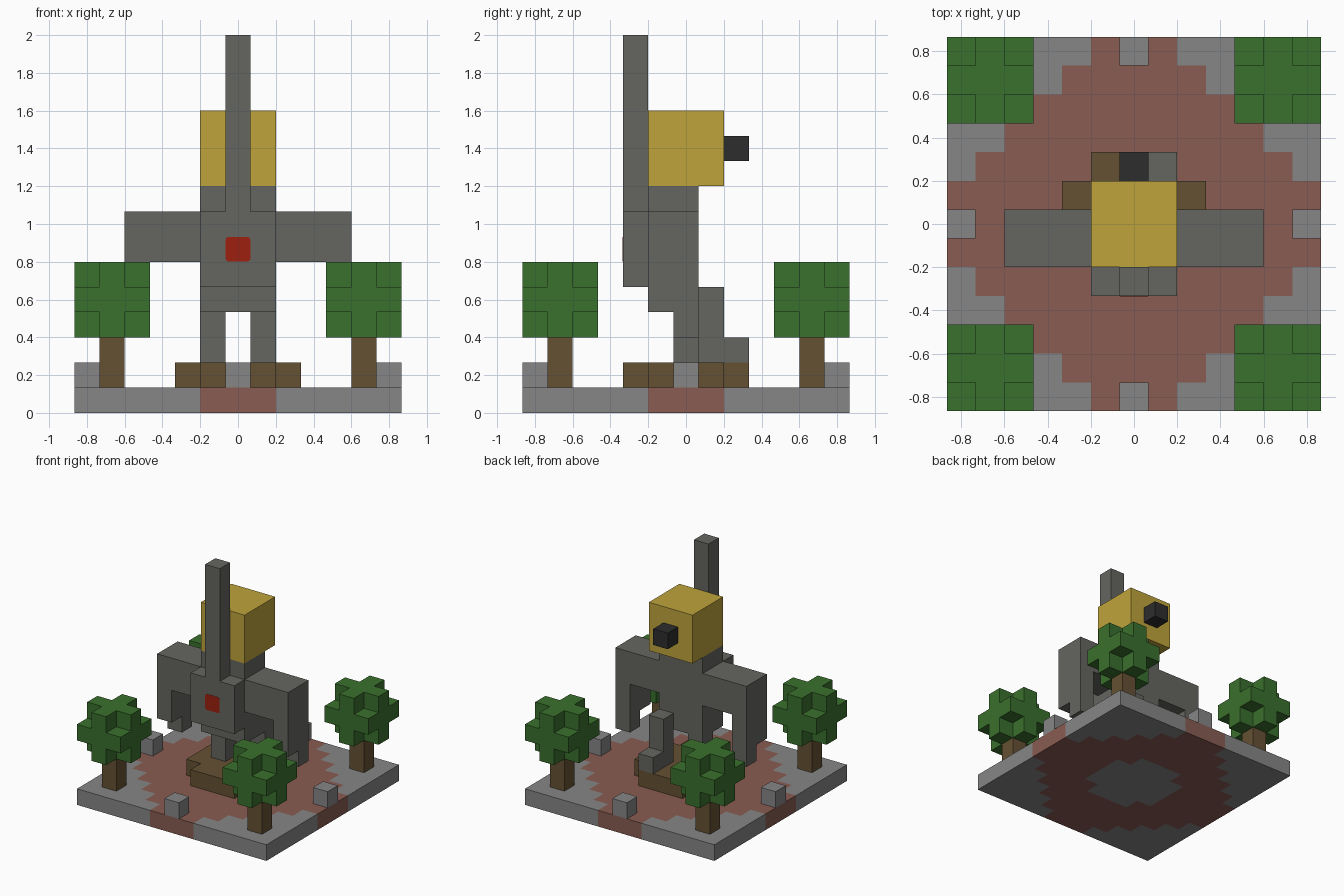
import bpy, bmesh
from math import radians
from itertools import product
from mathutils import Vector

if "Cube" in bpy.data.objects:
    bpy.data.objects.remove(bpy.data.objects["Cube"])

U = 2 / 15  # edge of one block


def material(name, code):
    def linear(c):
        c /= 255
        return c / 12.92 if c <= 0.04045 else ((c + 0.055) / 1.055) ** 2.4
    colour = [linear(c) for c in bytes.fromhex(code)] + [1]
    m = bpy.data.materials.new(name)
    m.use_nodes = True
    m.diffuse_color = colour
    bsdf = m.node_tree.nodes["Principled BSDF"]
    bsdf.inputs["Base Color"].default_value = colour
    bsdf.inputs["Roughness"].default_value = 0.9
    return m


iron = material("dark grey", "656660")
stone = material("stone grey", "868686")
clay = material("red clay", "885C52")
leaf = material("leaf green", "3A702D")
wood = material("bark brown", "655133")
gold = material("gold", "BFA43C")
black = material("black", "2D2D2D")
red = material("signal red", "9E2010")


def box(x, y, z):
    """Block cells; x and y inclusive index ranges, z as bottom and top levels."""
    return set(product(range(x[0], x[1] + 1), range(y[0], y[1] + 1), range(*z)))


def solid(name, cells, *mats, rule=None):
    """Outer shell of a set of unit blocks, flat areas merged."""
    bm = bmesh.new()
    for cell in sorted(cells):
        centre = Vector(cell) + Vector((0, 0, 0.5))
        for axis, sign in product(range(3), (-1, 1)):
            n = Vector((0, 0, 0))
            n[axis] = sign
            if tuple(int(round(a + b)) for a, b in zip(cell, n)) in cells:
                continue
            u = Vector((0, 0, 0))
            u[(axis + 1) % 3] = 1
            v = n.cross(u)
            corners = [u + v, v - u, -u - v, u - v]
            face = bm.faces.new([bm.verts.new((centre + (n + c) / 2) * U) for c in corners])
            if rule:
                face.material_index = rule(cell, n)
    bmesh.ops.remove_doubles(bm, verts=bm.verts, dist=0.001)
    if not rule:
        bmesh.ops.dissolve_limit(bm, angle_limit=radians(1), verts=bm.verts, edges=bm.edges)
    mesh = bpy.data.meshes.new(name)
    bm.to_mesh(mesh)
    bm.free()
    for m in mats:
        mesh.materials.append(m)
    ob = bpy.data.objects.new(name, mesh)
    bpy.context.collection.objects.link(ob)
    return ob


# Ground slab: stepped clay disc on stone, with a stone patch underneath
def ground_rule(cell, n):
    i, j = abs(cell[0]), abs(cell[1])
    patch = n.z < 0 and max(i, j) <= 2 and i + j <= 3
    return 1 if i + j <= 7 and not patch else 0


solid("ground", box((-6, 6), (-6, 6), (0, 1)), stone, clay, rule=ground_rule)

# Edge stones
for side, x, y in (("front", 0, -6), ("back", 0, 6), ("left", 6, 0), ("right", -6, 0)):
    solid(side + "_stone", {(x, y, 1)}, stone)

# Corner trees
for sx, sy in product((-1, 1), repeat=2):
    tag = ("back" if sy > 0 else "front") + ("_left" if sx > 0 else "_right")
    x, y = 5 * sx, 5 * sy
    solid(tag + "_trunk", box((x, x), (y, y), (1, 3)), wood)
    crown = {(x + a, y + b, 4 + c) for a, b, c in product((-1, 0, 1), repeat=3)
             if a * b * c == 0}
    solid(tag + "_crown", crown, leaf)

# Pedestal
solid("pedestal", box((-2, 2), (-1, 1), (1, 2)) | box((-1, 1), (-2, 2), (1, 2)), wood)

# Body and neck
solid("torso", box((-1, 1), (-1, 0), (4, 9)), iron)

# Arms with stepped hands
for tag, s in (("left", 1), ("right", -1)):
    upper = box(sorted((2 * s, 4 * s)), (-1, 0), (6, 8))
    lower = box((4 * s, 4 * s), (-1, 0), (4, 6))
    solid(tag + "_arm", upper | lower | {(4 * s, 0, 3)}, iron)

# Legs: one straight, one stepping out
solid("right_leg", box((-1, -1), (0, 0), (2, 4)), iron)
solid("left_leg", box((1, 1), (1, 1), (2, 5)) | {(1, 2, 2)}, iron)

# Front pack with its tall mast
solid("pack_and_mast", box((-1, 1), (-2, -2), (5, 8)) | box((0, 0), (-2, -2), (8, 15)), iron)

# Head and nose
solid("head", box((-1, 1), (-1, 1), (9, 12)), gold)
solid("nose", {(0, 2, 10)}, black)

# Thin lamp plate on the pack, corners slightly cut
lamp = solid("lamp_plate", {(0, 0, 0)}, red)
lamp.scale = (0.98, 0.03, 0.98)
lamp.location = (0, -2.5 * U, 6.01 * U)
bm = bmesh.new()
bm.from_mesh(lamp.data)
upright = [e for e in bm.edges if abs(e.verts[0].co.y - e.verts[1].co.y) > U / 2]
bmesh.ops.bevel(bm, geom=upright, offset=0.015, segments=2, profile=0.5, affect="EDGES")
bm.to_mesh(lamp.data)
bm.free()
